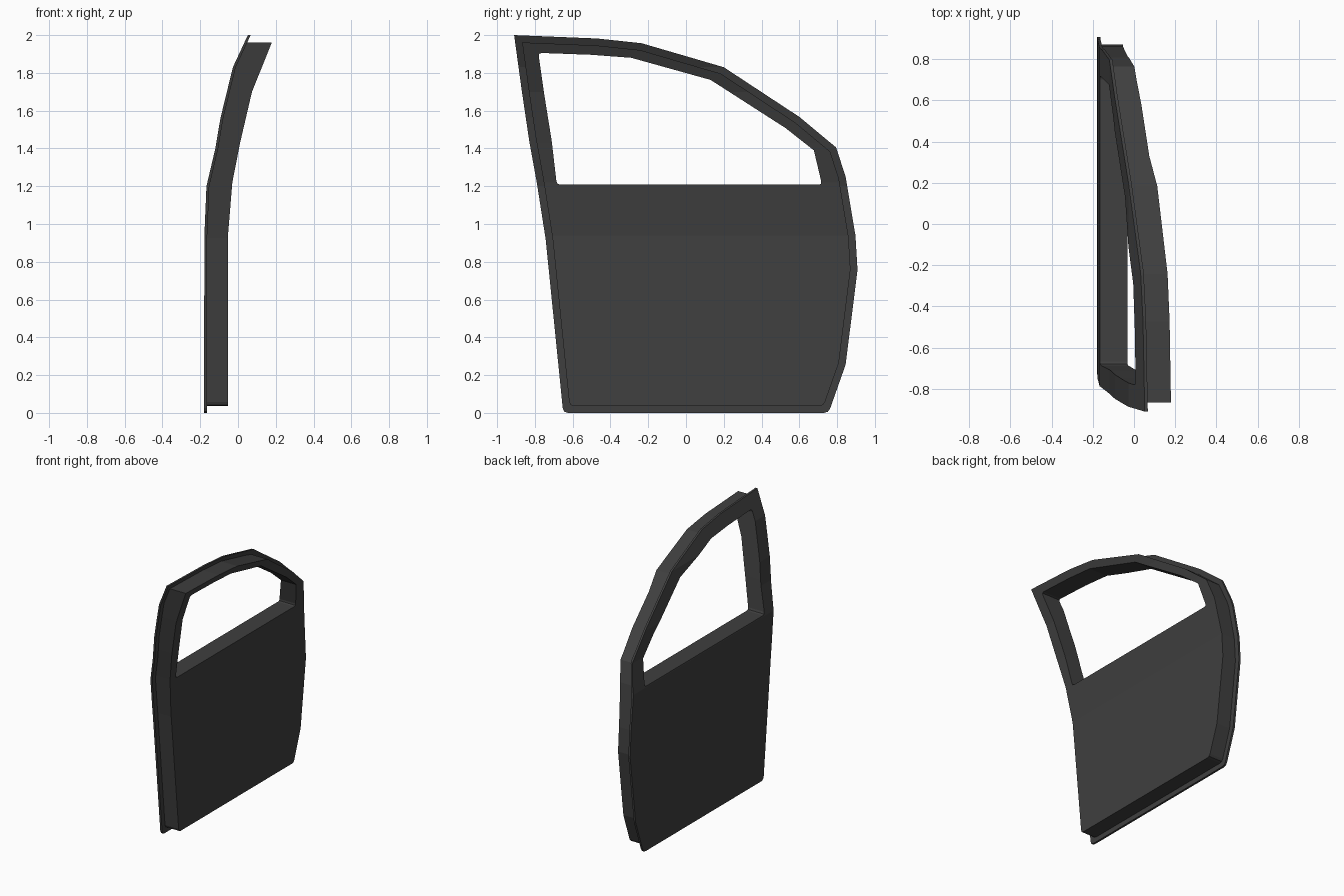
import bpy, bmesh
from mathutils import Vector

if "Cube" in bpy.data.objects:
    bpy.data.objects.remove(bpy.data.objects["Cube"])

# Outlines in (y, z), clockwise from the top rear corner
OUTLINE = [(-.91, 2), (-.47, 1.982), (-.235, 1.957), (.2, 1.83), (.6, 1.567), (.795, 1.405),
           (.845, 1.25), (.897, .94), (.908, .757), (.845, .255), (.755, 0), (-.65, 0),
           (-.743, .92), (-.79, 1.22), (-.83, 1.44), (-.87, 1.71)]
WINDOW = [(-.782, 1.906), (-.505, 1.896), (-.29, 1.88), (.13, 1.763), (.527, 1.508),
          (.677, 1.39), (.72, 1.208), (-.684, 1.208), (-.711, 1.44), (-.75, 1.683)]
# Side curvature as (z, x): outer skin and inner skin
OUTER = [(0, -.18), (.94, -.178), (1.2, -.167), (1.4, -.12), (1.56, -.093), (1.83, -.027), (2, .052)]
INNER = [(0, -.053), (.94, -.053), (1.22, -.03), (1.43, .011), (1.7, .074), (1.963, .18)]
LIP = .015


def curve(table, z):
    for (z0, x0), (z1, x1) in zip(table, table[1:]):
        if z <= z1:
            break
    return x0 + (x1 - x0) * (z - z0) / (z1 - z0)


def inset(points, d):
    pts = [Vector(p) for p in points]
    result = []
    for i, p in enumerate(pts):
        a = (p - pts[i - 1]).normalized()
        b = (pts[(i + 1) % len(pts)] - p).normalized()
        n = Vector((a.y + b.y, -a.x - b.x))
        result.append(p + n * d / (1 + a.dot(b)))
    return result


def chamfer(points, corners, size):
    pts = [Vector(p) for p in points]
    result = []
    for i, p in enumerate(pts):
        if i in corners:
            a = p + (pts[i - 1] - p).normalized() * size
            b = p + (pts[(i + 1) % len(pts)] - p).normalized() * size
            result += [a, (a + b) / 4 + p / 2, b]
        else:
            result.append(p)
    return result


bm = bmesh.new()


def loop(points, layer):
    verts = [bm.verts.new((layer, p[0], p[1])) for p in points]
    edges = [bm.edges.new((verts[i - 1], verts[i])) for i in range(len(verts))]
    return verts, edges


def wall(a, b):
    for i in range(len(a[0])):
        bm.faces.new((a[0][i - 1], a[0][i], b[0][i], b[0][i - 1]))


def cap(a, b):
    bmesh.ops.triangle_fill(bm, use_beauty=True, edges=a[1] + b[1], normal=(1, 0, 0))


lip = chamfer(OUTLINE, (10, 11), .025)
body = chamfer(inset(OUTLINE, .037), (10, 11), .022)
glass = chamfer(WINDOW, (0, 6, 7), .018)
lip_out, lip_in = loop(lip, 0), loop(lip, 1)
body_out, body_in = loop(body, 1), loop(body, 2)
win_out, win_in = loop(glass, 0), loop(glass, 2)

# Skins, sealing lip step and side walls
cap(lip_out, win_out)
cap(lip_in, body_out)
cap(body_in, win_in)
wall(lip_out, lip_in)
wall(body_out, body_in)
wall(win_out, win_in)

# Cut at each bend height, then bend the slab sideways
for z in sorted({p[0] for p in OUTER[1:-1] + INNER[1:-1]}):
    bmesh.ops.bisect_plane(bm, geom=bm.verts[:] + bm.edges[:] + bm.faces[:],
                           dist=1e-5, plane_co=(0, 0, z), plane_no=(0, 0, 1))
for v in bm.verts:
    z = v.co.z
    layer = round(v.co.x)
    v.co.x = curve(INNER, z) if layer == 2 else curve(OUTER, z) + LIP * layer
bmesh.ops.recalc_face_normals(bm, faces=bm.faces[:])

mesh = bpy.data.meshes.new("door_panel")
bm.to_mesh(mesh)
bm.free()
door = bpy.data.objects.new("door_panel", mesh)
bpy.context.collection.objects.link(door)

paint = bpy.data.materials.new("dark_grey")
paint.diffuse_color = (.05, .05, .05, 1)
paint.use_nodes = True
paint.node_tree.nodes["Principled BSDF"].inputs["Base Color"].default_value = paint.diffuse_color
mesh.materials.append(paint)
